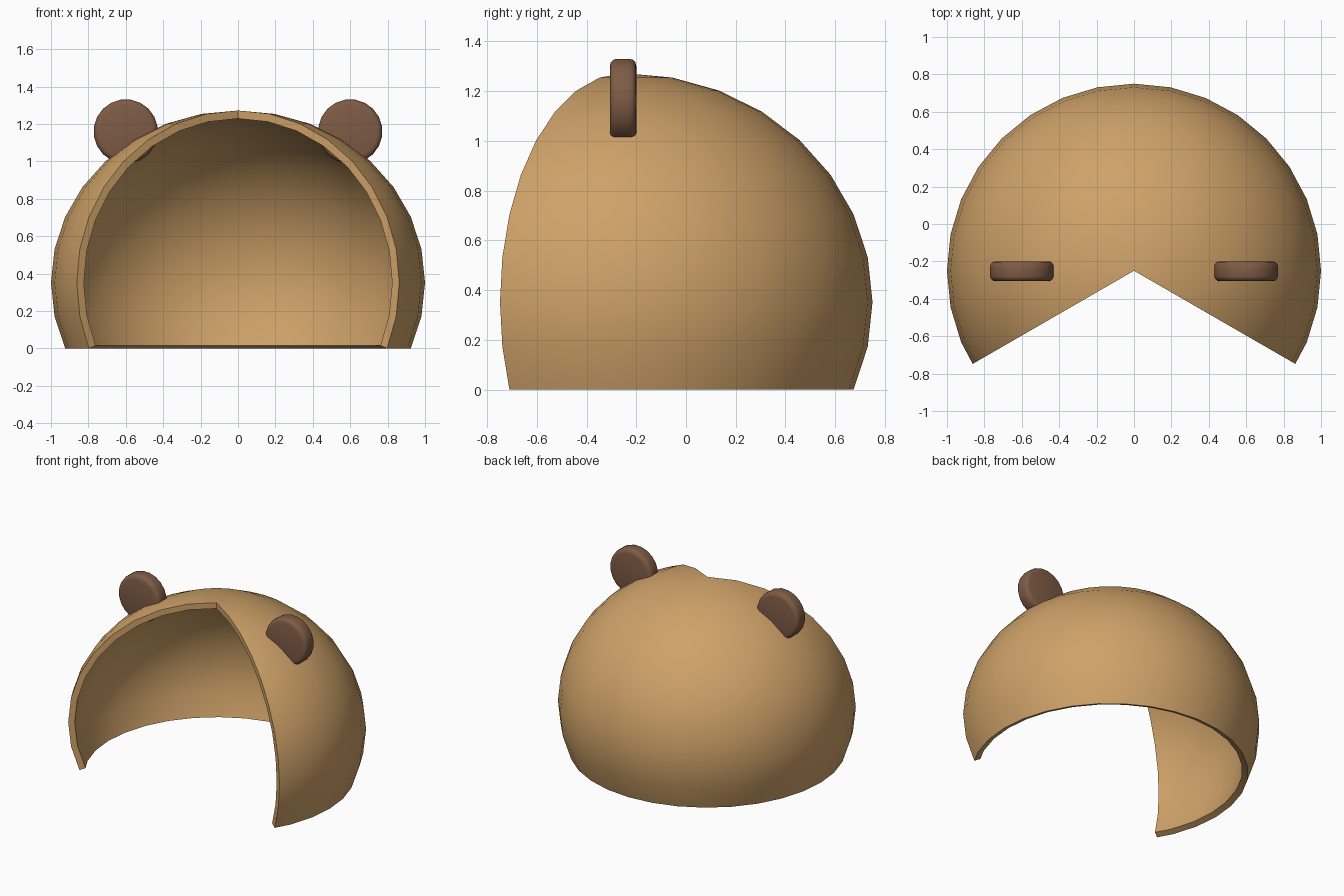
import bpy, bmesh, math
from math import radians, sin, cos

if "Cube" in bpy.data.objects:
    bpy.data.objects.remove(bpy.data.objects["Cube"])

AXIS_Y = -0.25      # revolve axis of the dome
MID_Z = 0.352       # height of the widest ring
STEP = 11.25


def material(name, colour):
    mat = bpy.data.materials.new(name)
    mat.diffuse_color = (*colour, 1)
    mat.use_nodes = True
    mat.node_tree.nodes["Principled BSDF"].inputs["Base Color"].default_value = mat.diffuse_color
    return mat


def add_object(name, bm, mat, angle):
    bmesh.ops.recalc_face_normals(bm, faces=bm.faces[:])
    mesh = bpy.data.meshes.new(name)
    bm.to_mesh(mesh)
    bm.free()
    mesh.materials.append(mat)
    obj = bpy.data.objects.new(name, mesh)
    bpy.context.collection.objects.link(obj)
    bpy.ops.object.select_all(action='DESELECT')
    obj.select_set(True)
    bpy.context.view_layer.objects.active = obj
    bpy.ops.object.shade_smooth_by_angle(angle=radians(angle))
    return obj


tan = material("tan", (0.62, 0.36, 0.14))
brown = material("brown", (0.21, 0.105, 0.06))

# Hood: closed shell section (outer ellipse, inner ellipse) swept 240 degrees,
# leaving a wedge open at the front
latitudes = [-22.5 + STEP * i for i in range(11)]
outer = [(cos(radians(a)), MID_Z + 0.92 * sin(radians(a))) for a in latitudes]
inner = [(0.956 * cos(radians(a)), MID_Z + 0.877 * sin(radians(a))) for a in latitudes]
section = outer + [(0, MID_Z + 0.92), (0, MID_Z + 0.877)] + inner[::-1]

# The end stations lie on the chords of the full 32-sided ring
chord = cos(radians(STEP / 2)) / cos(radians(1.875))
stations = [(-30, chord)] + [(-22.5 + STEP * i, 1) for i in range(21)] + [(210, chord)]
# Keep the right-hand side symmetric about x = 0
stations = [s for s in stations if s[0] <= 202.5 or s[0] == 210]

bm = bmesh.new()
rings = []
for ang, k in stations:
    a = radians(ang)
    rings.append([bm.verts.new((r * k * cos(a), AXIS_Y + r * k * sin(a), z)) for r, z in section])
n = len(section)
for p, q in zip(rings, rings[1:]):
    for i in range(n):
        j = (i + 1) % n
        if section[i][0] == 0 and section[j][0] == 0:
            continue    # on the axis
        bm.faces.new((p[i], p[j], q[j], q[i]))
half = len(outer)
for ring in (rings[0], rings[-1]):   # cut faces as a strip of quads
    for i in range(half):
        bm.faces.new((ring[i], ring[i + 1], ring[n - 2 - i], ring[n - 1 - i]))
bmesh.ops.remove_doubles(bm, verts=bm.verts[:], dist=1e-5)
add_object("hood", bm, tan, 30)

# Ears: upright discs with rounded rims, one on each side
ear_profile = [(0.142, -0.053), (0.158, -0.049), (0.168, -0.039), (0.172, -0.025),
               (0.172, 0.025), (0.168, 0.039), (0.158, 0.049), (0.142, 0.053)]
SIDES = 20
for side, name in ((-1, "left_ear"), (1, "right_ear")):
    bm = bmesh.new()
    loops = []
    for r, y in ear_profile:
        loops.append([bm.verts.new((side * 0.6 + r * cos(2 * math.pi * (i + 0.5) / SIDES),
                                    -0.253 + y,
                                    1.16 + r * sin(2 * math.pi * (i + 0.5) / SIDES)))
                      for i in range(SIDES)])
    for p, q in zip(loops, loops[1:]):
        for i in range(SIDES):
            j = (i + 1) % SIDES
            bm.faces.new((p[i], p[j], q[j], q[i]))
    bm.faces.new(loops[0])
    bm.faces.new(loops[-1])
    add_object(name, bm, brown, 40)
